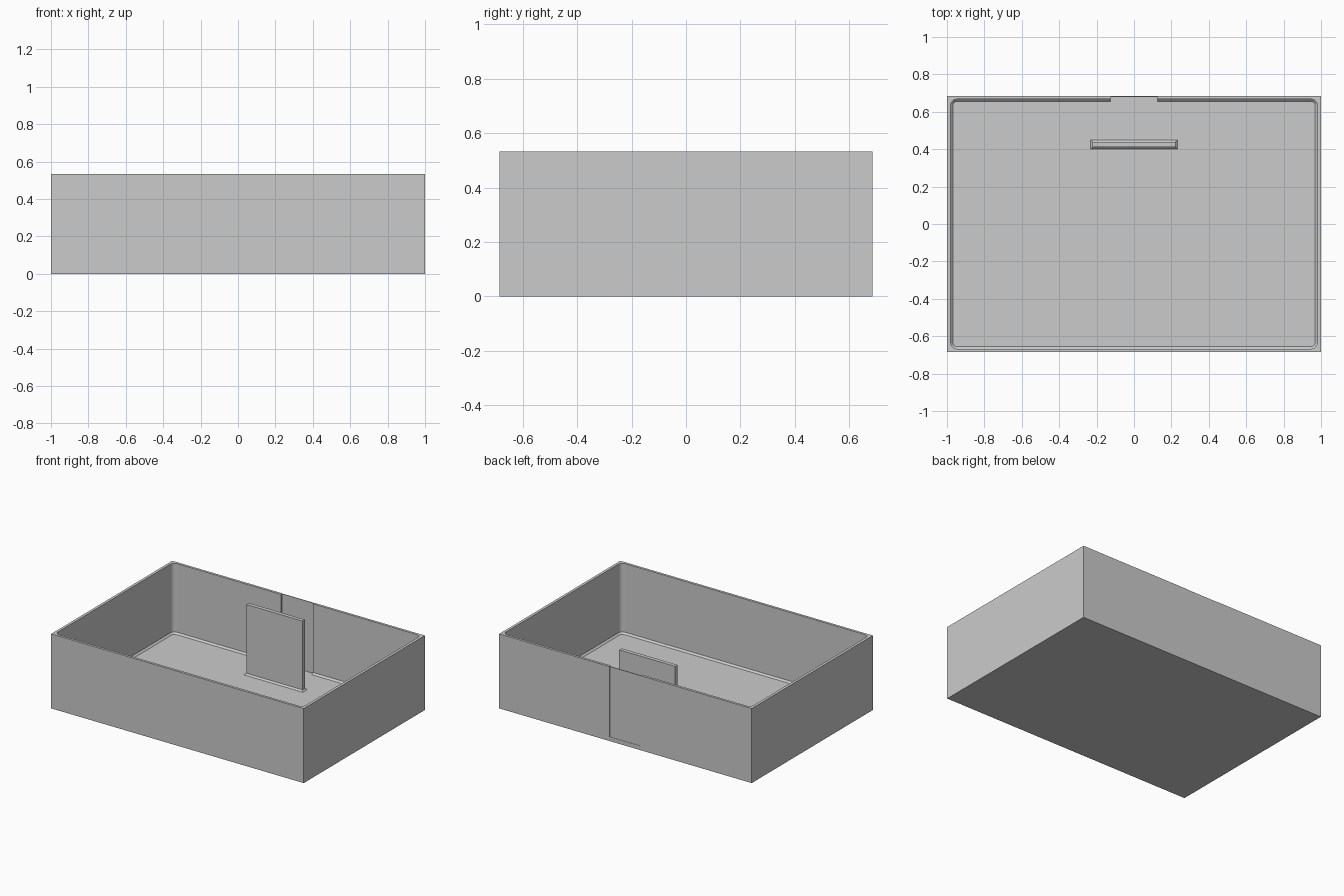
import bpy, bmesh
from math import cos, sin, pi

if "Cube" in bpy.data.objects:
    bpy.data.objects.remove(bpy.data.objects["Cube"])

HX, HY, H = 1.0, 0.685, 0.533   # outer half sizes and height
FLOOR = 0.03


def ring(hx, hy, z, r=0.0, cx=0.0, cy=0.0, seg=6):
    """Rectangle outline, with rounded corners when r > 0."""
    pts = []
    for i, (sx, sy) in enumerate([(1, 1), (-1, 1), (-1, -1), (1, -1)]):
        for k in range(seg + 1 if r else 1):
            a = (i + k / seg) * pi / 2
            pts.append((cx + sx * (hx - r) + r * cos(a),
                        cy + sy * (hy - r) + r * sin(a), z))
    return pts


def loft(name, rings):
    """Closed solid through a stack of matching outlines."""
    bm = bmesh.new()
    loops = [[bm.verts.new(p) for p in pts] for pts in rings]
    for a, b in zip(loops, loops[1:]):
        for i in range(len(a)):
            j = (i + 1) % len(a)
            bm.faces.new((a[i], a[j], b[j], b[i]))
    bm.faces.new(loops[0][::-1])
    bm.faces.new(loops[-1])
    bmesh.ops.recalc_face_normals(bm, faces=bm.faces)
    mesh = bpy.data.meshes.new(name)
    bm.to_mesh(mesh)
    bm.free()
    obj = bpy.data.objects.new(name, mesh)
    bpy.context.collection.objects.link(obj)
    return obj


def block(name, y0, y1, z0, hx):
    hy, cy = (y1 - y0) / 2, (y1 + y0) / 2
    return loft(name, [ring(hx, hy, z, cy=cy) for z in (z0, H + 0.1)])


def cut(target, cutter):
    mod = target.modifiers.new(cutter.name, 'BOOLEAN')
    mod.operation, mod.solver, mod.object = 'DIFFERENCE', 'EXACT', cutter
    bpy.context.view_layer.objects.active = target
    bpy.ops.object.modifier_apply(modifier=mod.name)
    bpy.data.objects.remove(cutter)


# Open tray: solid block minus a cavity with rounded corners and a chamfered floor edge
tray = loft("tray", [ring(HX, HY, 0), ring(HX, HY, H)])
IX, IY = HX - 0.02, HY - 0.018
cut(tray, loft("cavity_cutter", [
    ring(IX - 0.012, IY - 0.012, FLOOR, 0.02),
    ring(IX, IY, FLOOR + 0.012, 0.032),
    ring(IX, IY, H + 0.1, 0.032)]))

# Thin panel in the middle of the back wall: recessed inside and slightly outside
cut(tray, block("inner_notch_cutter", 0.60, 0.678, FLOOR, 0.125))
cut(tray, block("outer_recess_cutter", 0.683, 0.75, FLOOR, 0.125))

# Upright divider plate with a flared foot
PX, PY, CY = 0.222, 0.014, 0.425
loft("divider_plate", [
    ring(PX + 0.011, PY + 0.011, FLOOR, cy=CY),
    ring(PX, PY, FLOOR + 0.011, cy=CY),
    ring(PX, PY, H, cy=CY)])
